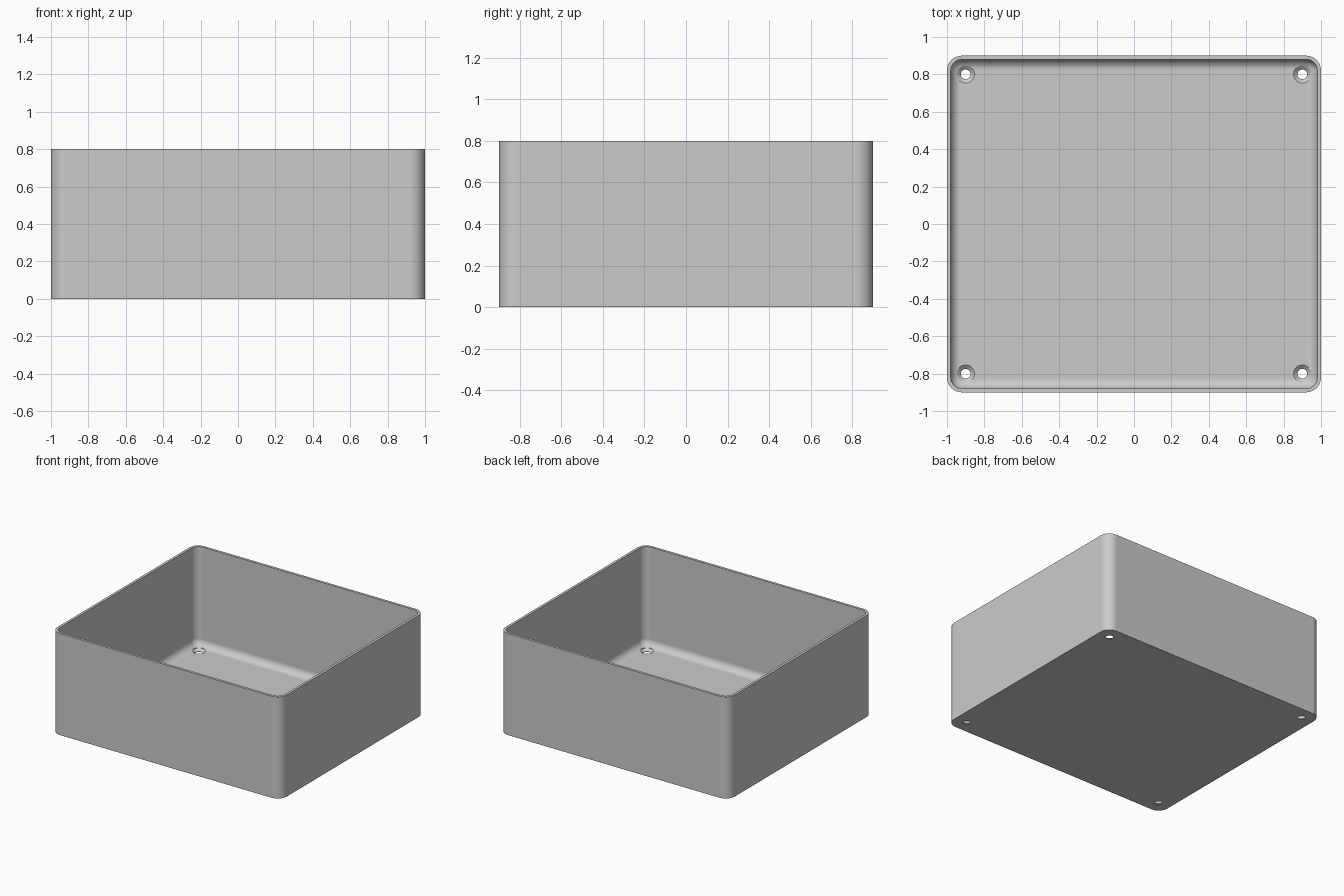
import bpy
import bmesh
from math import sin, cos, pi

HALF_X, HALF_Y, HEIGHT = 1.0, 0.9, 0.8
WALL, FLOOR = 0.02, 0.02
CORNER, FILLET = 0.08, 0.055
CORNER_STEPS, FILLET_STEPS = 10, 8
HOLE_X, HOLE_Y, HOLE_R, SINK_R = 0.9, 0.8, 0.026, 0.047

cube = bpy.data.objects.get("Cube")
if cube:
    bpy.data.objects.remove(cube, do_unlink=True)

grey = bpy.data.materials.new("light grey")
grey.use_nodes = True
grey.diffuse_color = (0.6, 0.6, 0.6, 1)
grey.node_tree.nodes["Principled BSDF"].inputs["Base Color"].default_value = (0.6, 0.6, 0.6, 1)


def make_object(name, bm):
    bmesh.ops.recalc_face_normals(bm, faces=bm.faces)
    mesh = bpy.data.meshes.new(name)
    bm.to_mesh(mesh)
    bm.free()
    mesh.materials.append(grey)
    obj = bpy.data.objects.new(name, mesh)
    bpy.context.collection.objects.link(obj)
    return obj


def rounded_ring(bm, inset, z):
    """Rounded rectangle of vertices, inset from the outer wall."""
    r = CORNER - inset
    verts = []
    for quarter, (sx, sy) in enumerate([(1, 1), (-1, 1), (-1, -1), (1, -1)]):
        for i in range(CORNER_STEPS + 1):
            a = (quarter + i / CORNER_STEPS) * pi / 2
            verts.append(bm.verts.new((sx * (HALF_X - CORNER) + r * cos(a),
                                       sy * (HALF_Y - CORNER) + r * sin(a), z)))
    return verts


def circle_ring(bm, x, y, r, z, steps=32):
    return [bm.verts.new((x + r * cos(2 * pi * i / steps),
                          y + r * sin(2 * pi * i / steps), z)) for i in range(steps)]


def loft(bm, rings):
    """Skin consecutive rings and cap both ends."""
    for low, high in zip(rings, rings[1:]):
        n = len(low)
        for i in range(n):
            j = (i + 1) % n
            bm.faces.new((low[i], low[j], high[j], high[i]))
    bm.faces.new(rings[0])
    bm.faces.new(rings[-1])


# Tray: outer wall, rim, inner wall and the fillet down to the floor
bm = bmesh.new()
sections = [(0, 0), (0, HEIGHT), (WALL, HEIGHT)]
for i in range(FILLET_STEPS + 1):
    a = i / FILLET_STEPS * pi / 2
    sections.append((WALL + FILLET * (1 - cos(a)), FLOOR + FILLET * (1 - sin(a))))
loft(bm, [rounded_ring(bm, inset, z) for inset, z in sections])
tray = make_object("open_box", bm)

# Countersunk screw holes in the four floor corners
bm = bmesh.new()
for sx in (-1, 1):
    for sy in (-1, 1):
        loft(bm, [circle_ring(bm, sx * HOLE_X, sy * HOLE_Y, r, z) for r, z in
                  [(HOLE_R, -0.05), (HOLE_R, 0.002), (SINK_R, FLOOR), (SINK_R, 0.15)]])
cutter = make_object("screw_hole_cutter", bm)
cutter.hide_render = True

cut = tray.modifiers.new("screw_holes", 'BOOLEAN')
cut.operation = 'DIFFERENCE'
cut.solver = 'EXACT'
cut.object = cutter

bpy.ops.object.select_all(action='DESELECT')
tray.select_set(True)
bpy.context.view_layer.objects.active = tray
bpy.ops.object.modifier_apply(modifier=cut.name)
bpy.data.objects.remove(cutter, do_unlink=True)

# Smooth corners with crisp rim, base and hole edges
bpy.ops.object.shade_smooth_by_angle(angle=pi / 6)
weighted = tray.modifiers.new("flat_panels", 'WEIGHTED_NORMAL')
weighted.keep_sharp = True
